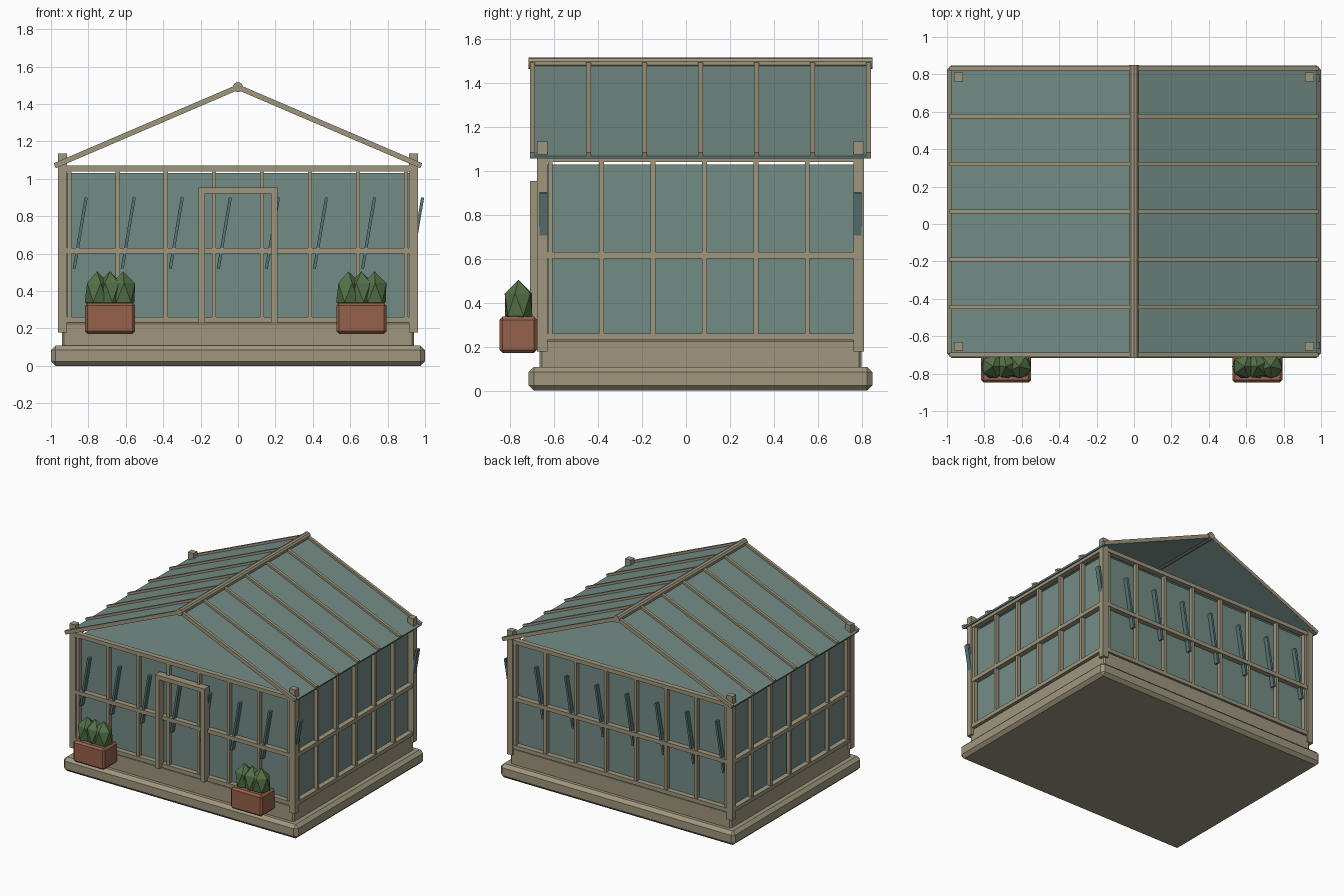
import bpy, bmesh, math
from mathutils import Matrix

if "Cube" in bpy.data.objects:
    bpy.data.objects.remove(bpy.data.objects["Cube"], do_unlink=True)


def material(name, rgb):
    m = bpy.data.materials.new(name)
    m.use_nodes = True
    m.diffuse_color = (*rgb, 1)
    m.node_tree.nodes["Principled BSDF"].inputs["Base Color"].default_value = (*rgb, 1)
    return m


FRAME = material("weathered wood", (0.345, 0.305, 0.21))
GLASS = material("green glass", (0.175, 0.265, 0.24))
STREAK = material("dark glass streak", (0.10, 0.175, 0.175))
CLAY = material("terracotta", (0.30, 0.12, 0.07))
LEAF = material("leaf green", (0.09, 0.165, 0.065))

CY = 0.066          # middle of the building in y
WALL_X, WALL_Y = 0.938, 0.72


def add(name, bm, mat, loc, turn=0):
    me = bpy.data.meshes.new(name)
    bm.to_mesh(me)
    bm.free()
    me.materials.append(mat)
    ob = bpy.data.objects.new(name, me)
    ob.location = loc
    ob.rotation_euler.y = turn
    bpy.context.collection.objects.link(ob)
    return ob


def box(name, loc, size, mat=FRAME, turn=0, bevel=0):
    bm = bmesh.new()
    bmesh.ops.create_cube(bm, size=1)
    bmesh.ops.scale(bm, vec=size, verts=bm.verts)
    if bevel:
        bmesh.ops.bevel(bm, geom=bm.edges[:], offset=bevel, segments=1, affect='EDGES')
    return add(name, bm, mat, loc, turn)


# Base slab, low wall and glass body
box("base_slab", (0, CY, 0.054), (2, 1.564, 0.108), bevel=0.024)
box("low_wall", (0, CY, 0.165), (1.884, 1.466, 0.14), bevel=0.012)
box("glass_body", (0, CY, 0.63), (1.83, 1.40, 0.80), GLASS)

# Corner posts
for sx in (-1, 1):
    for sy in (-1, 1):
        box("corner_post", (sx * WALL_X, CY + sy * WALL_Y, 0.657), (0.049, 0.047, 0.956))

# Rails and mullions on the four walls
for s in (-1, 1):
    for z in (0.246, 0.616, 1.055):
        box("gable_wall_rail", (0, CY + s * WALL_Y, z), (1.86, 0.04, 0.03))
        box("side_wall_rail", (s * WALL_X, CY, z), (0.04, 1.42, 0.03))
    for i in range(8):
        x = -0.9 + i * 0.257
        box("gable_wall_mullion", (x, CY + s * WALL_Y, 0.65), (0.022, 0.03, 0.80))
        # Leaning streak on each pane
        box("glass_streak", (x + 0.056, CY + s * 0.715, 0.71), (0.016, 0.036, 0.385),
            STREAK, turn=math.radians(9.6))
    for i in range(7):
        y = CY + 0.018 + (i - 3) * 0.234
        box("side_wall_mullion", (s * WALL_X, y, 0.65), (0.03, 0.022, 0.80))

# Door frame
for s in (-1, 1):
    box("door_jamb", (s * 0.194, -0.68, 0.593), (0.034, 0.06, 0.72))
box("door_head", (0, -0.68, 0.938), (0.42, 0.06, 0.032))

# Roof slopes with rafters
RUN, DROP, TOP = 0.98, 0.42, 1.49
pitch = math.atan2(DROP, RUN)
length = math.hypot(RUN, DROP)
for s in (-1, 1):
    mid_x, mid_z = s * RUN / 2, TOP - DROP / 2
    box("roof_glass", (mid_x - s * 0.003, CY, mid_z - 0.008), (length, 1.536, 0.012), GLASS, turn=s * pitch)
    for i in range(7):
        y = CY + (i - 3) * 0.255
        box("rafter", (mid_x, y, mid_z), (length, 0.022, 0.028), turn=s * pitch)

# Ridge pole
bm = bmesh.new()
bmesh.ops.create_cone(bm, cap_ends=True, segments=10, radius1=0.027, radius2=0.027, depth=1.566,
                      matrix=Matrix.Rotation(math.pi / 2, 4, 'X'))
add("ridge_pole", bm, FRAME, (0, CY, TOP))

# Planters with faceted shrubs
for px in (-0.684, 0.66):
    box("planter", (px, -0.763, 0.254), (0.268, 0.17, 0.165), CLAY, bevel=0.014)
    for i in range(3):
        bm = bmesh.new()
        bmesh.ops.create_icosphere(bm, subdivisions=1, radius=1)
        bmesh.ops.rotate(bm, verts=bm.verts, matrix=Matrix.Rotation(0.5 * i, 3, 'Z'))
        bmesh.ops.scale(bm, vec=(0.073, 0.071, 0.113), verts=bm.verts)
        add("shrub", bm, LEAF, (px + (i - 1) * 0.07, -0.762, 0.392))
